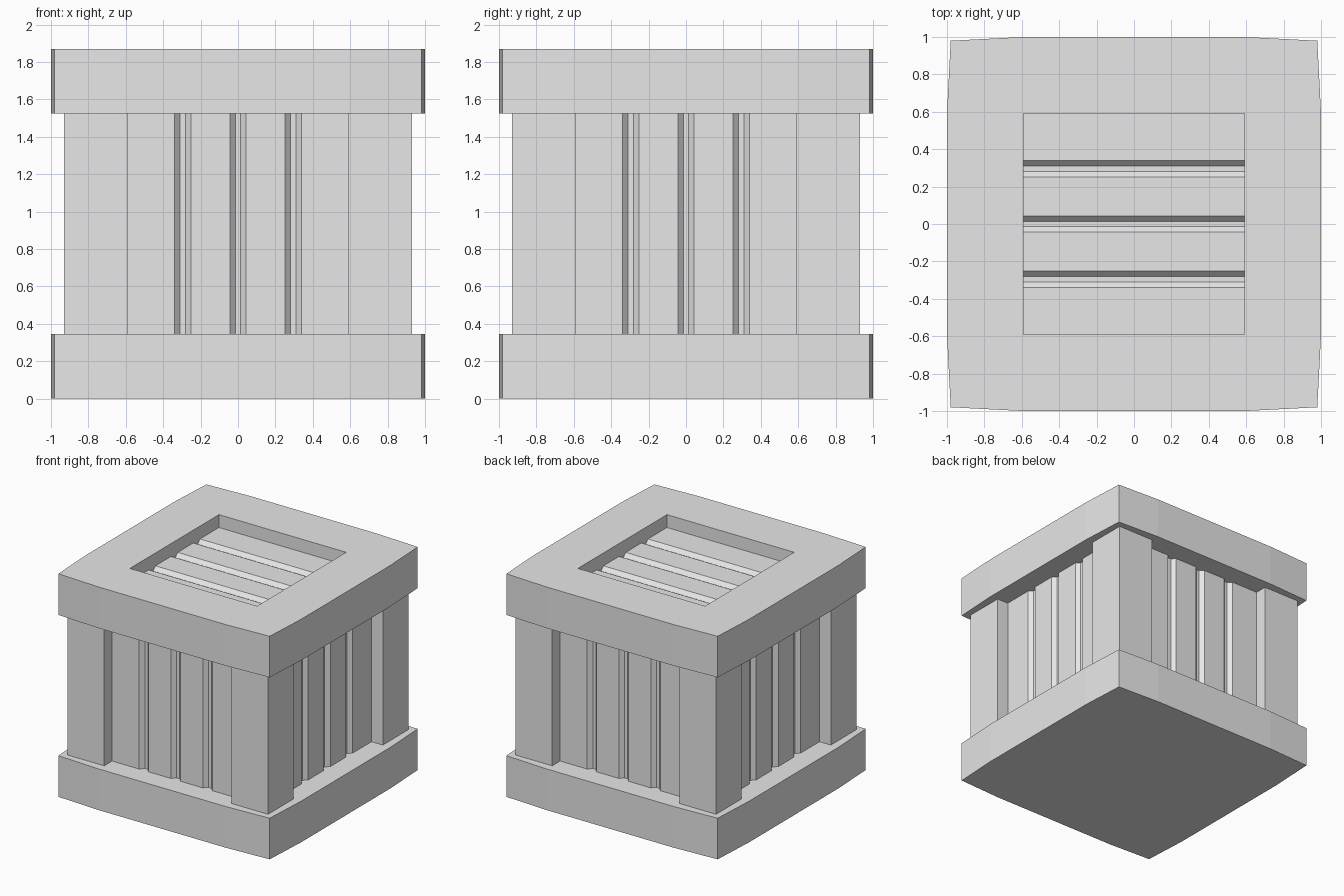
import bpy
import bmesh
from math import radians
from mathutils import Matrix, Vector

old = bpy.data.objects.get("Cube")
if old:
    bpy.data.objects.remove(old, do_unlink=True)

grey = bpy.data.materials.new("plain grey")
grey.use_nodes = True
colour = (0.8, 0.8, 0.8, 1)
grey.diffuse_color = colour
grey.node_tree.nodes["Principled BSDF"].inputs["Base Color"].default_value = colour

HEIGHT, SLAB = 1.87, 0.345      # total height, rim thickness
INNER, POST = 0.59, 0.93        # window half width, post outer face
PANEL, GROOVE = 0.825, 0.032    # plank outer face, groove depth


def extrude(name, outline, z0, z1, matrix=Matrix()):
    """Solid prism from a flat outline, moved by matrix."""
    bm = bmesh.new()
    base = bm.faces.new([bm.verts.new((x, y, z0)) for x, y in outline])
    top = bmesh.ops.extrude_face_region(bm, geom=[base])["geom"]
    verts = [v for v in top if isinstance(v, bmesh.types.BMVert)]
    bmesh.ops.translate(bm, verts=verts, vec=(0, 0, z1 - z0))
    bmesh.ops.transform(bm, matrix=matrix, verts=bm.verts)
    bmesh.ops.recalc_face_normals(bm, faces=bm.faces)
    mesh = bpy.data.meshes.new(name)
    bm.to_mesh(mesh)
    bm.free()
    mesh.materials.append(grey)
    obj = bpy.data.objects.new(name, mesh)
    bpy.context.collection.objects.link(obj)
    return obj


def square(half):
    return [(-half, -half), (half, -half), (half, half), (-half, half)]


# Slightly bulging outline shared by both rims
bulge = []
for turn in range(4):
    spin = Matrix.Rotation(radians(90 * turn), 2)
    for p in ((-0.98, -0.98), (-INNER, -1), (INNER, -1)):
        bulge.append(tuple(spin @ Vector(p)))

# Solid base and top rim with a square window
extrude("base", bulge, 0, SLAB)
rim = extrude("top_rim", bulge, HEIGHT - SLAB, HEIGHT)
cutter = extrude("window_cutter", square(INNER), HEIGHT - 0.5, HEIGHT + 0.1)
cutter.hide_render = True
cutter.hide_viewport = True
cut = rim.modifiers.new("window", "BOOLEAN")
cut.operation = "DIFFERENCE"
cut.solver = "EXACT"
cut.object = cutter
bpy.context.view_layer.objects.active = rim
rim.select_set(True)
bpy.ops.object.modifier_apply(modifier="window")
bpy.data.objects.remove(cutter, do_unlink=True)

# Corner posts
for side, sx in (("left", 1), ("right", -1)):
    for end, sy in (("front", -1), ("back", 1)):
        mid = (INNER + POST) / 2
        outline = [(x + sx * mid, y + sy * mid) for x, y in square(POST - mid)]
        extrude(f"{end}_{side}_post", outline, SLAB, HEIGHT - SLAB)

# Plank panel profile: four planks parted by chamfered grooves, facing -y
profile = [(-INNER, 0)]
for centre in (-INNER / 2, 0, INNER / 2):
    for dx, depth in ((-0.044, 0), (-0.014, GROOVE), (0.014, GROOVE), (0.044, 0)):
        profile.append((centre + dx, depth))
profile += [(INNER, 0), (INNER, 0.1), (-INNER, 0.1)]

# Four side panels
for turn, name in enumerate(("front", "left", "back", "right")):
    place = Matrix.Rotation(radians(90 * turn), 4, "Z") @ Matrix.Translation((0, -PANEL, 0))
    extrude(f"{name}_planks", profile, SLAB, HEIGHT - SLAB, place)

# Top panel, sunk into the window with planks running along x
lie_flat = Matrix(((0, 0, 1, 0), (1, 0, 0, 0), (0, -1, 0, HEIGHT - 0.108), (0, 0, 0, 1)))
extrude("top_planks", profile, -INNER, INNER, lie_flat)
